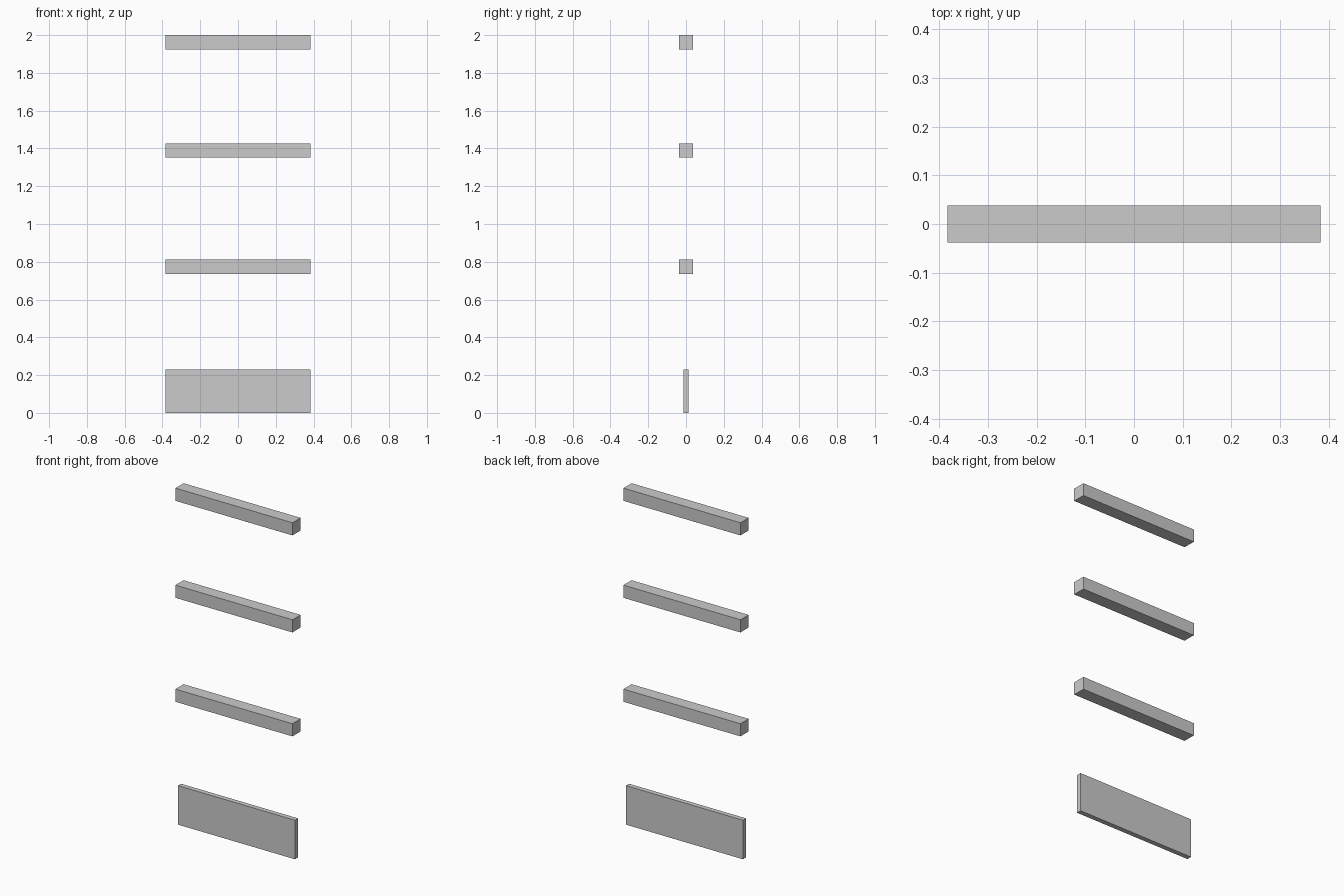
import bpy

if "Cube" in bpy.data.objects:
    bpy.data.objects.remove(bpy.data.objects["Cube"])

WIDTH = 0.766


def box(name, depth, z0, z1):
    bpy.ops.mesh.primitive_cube_add(size=1, location=(0, 0, (z0 + z1) / 2))
    ob = bpy.context.object
    ob.name = name
    ob.scale = (WIDTH, depth, z1 - z0)
    bpy.ops.object.transform_apply(location=False, rotation=False, scale=True)
    return ob


# Thin upright board at the bottom
box("base_board", 0.029, 0.0, 0.231)

# Three square rails, given by their top heights
RAIL = 0.076
for name, top in (("lower_rail", 0.811), ("middle_rail", 1.426), ("upper_rail", 2.0)):
    box(name, RAIL, top - RAIL + 0.001, top)
